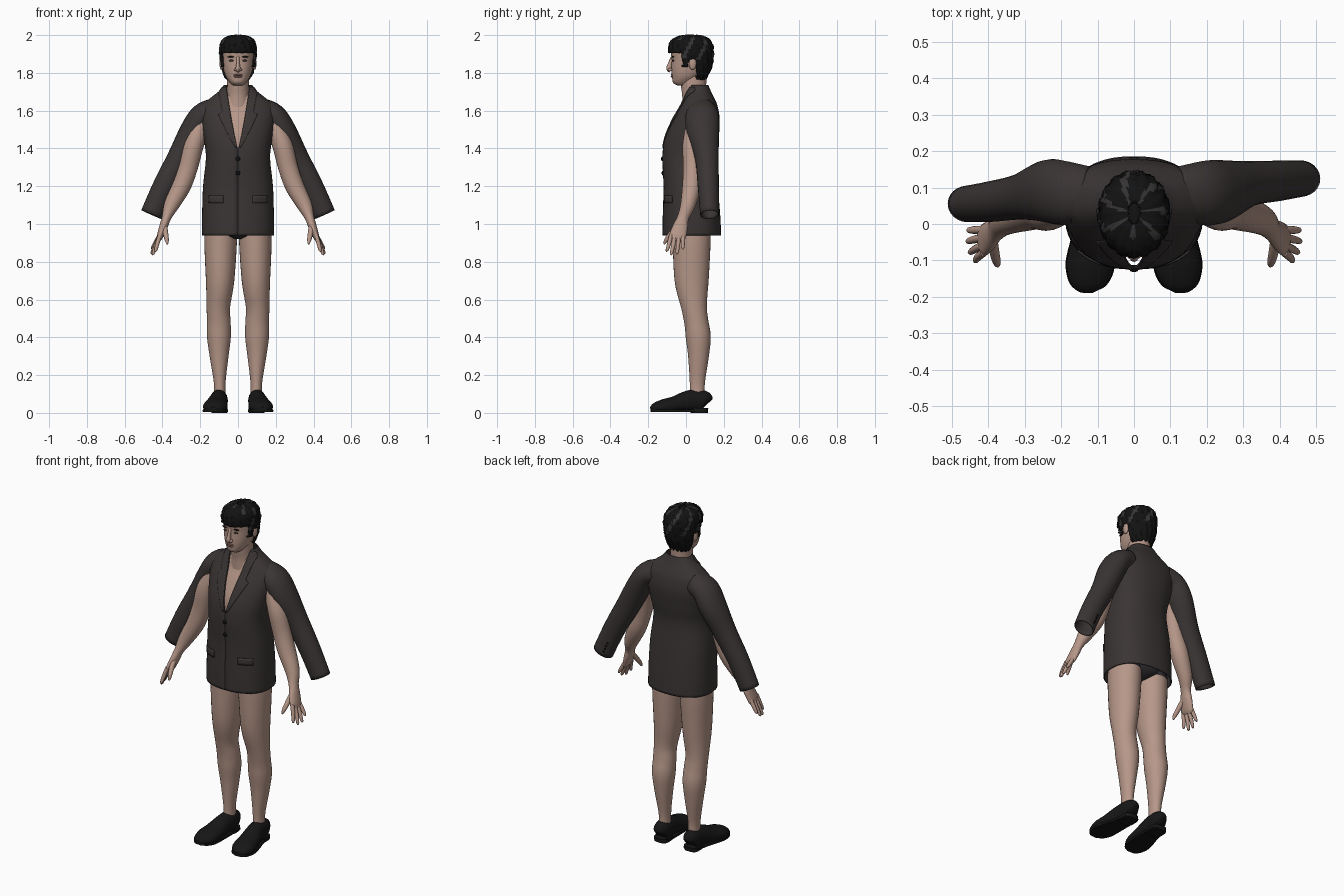
import bpy, bmesh, math, random
from mathutils import Vector

random.seed(4)
cube = bpy.data.objects.get("Cube")
if cube:
    bpy.data.objects.remove(cube, do_unlink=True)


def material(name, r, g, b):
    m = bpy.data.materials.new(name)
    m.use_nodes = True
    m.diffuse_color = (r, g, b, 1)
    m.node_tree.nodes["Principled BSDF"].inputs["Base Color"].default_value = (r, g, b, 1)
    return m


JACKET = material("charcoal_cloth", .043, .035, .035)
SKIN = material("skin", .47, .31, .25)
HAIR = material("black_hair", .006, .006, .006)
SHEEN = material("hair_sheen", .035, .032, .032)
SHOE = material("black_leather", .008, .008, .008)
BRIEFS = material("dark_briefs", .03, .027, .03)
BUTTON = material("button_black", .004, .004, .004)
LIPS = material("lips", .3, .15, .13)
EYE = material("eye_dark", .05, .035, .03)


def finish(name, bm, mats, angle=50, thick=0):
    bmesh.ops.recalc_face_normals(bm, faces=bm.faces)
    mesh = bpy.data.meshes.new(name)
    bm.to_mesh(mesh)
    bm.free()
    mesh.shade_smooth()
    mesh.set_sharp_from_angle(angle=math.radians(angle))
    for m in mats:
        mesh.materials.append(m)
    ob = bpy.data.objects.new(name, mesh)
    bpy.context.collection.objects.link(ob)
    if thick:
        mod = ob.modifiers.new("thickness", 'SOLIDIFY')
        mod.thickness = thick
        mod.offset = 0
    return ob


def smooth(keys, steps=5):
    """Catmull-Rom curve through tuples of any length."""
    out = []
    for i in range(len(keys) - 1):
        a, b, c, d = (keys[max(0, min(len(keys) - 1, i + k))] for k in (-1, 0, 1, 2))
        for s in range(steps):
            t = s / steps
            out.append([q + .5 * t * (r - p + t * (2*p - 5*q + 4*r - w + t * (3*(q - r) + w - p)))
                        for p, q, r, w in zip(a, b, c, d)])
    return out + [list(keys[-1])]


def grid(name, rows, mats, wrap=True, caps=True, keep=None, paint=None, thick=0, angle=50):
    bm = bmesh.new()
    vs = [[bm.verts.new(p) for p in row] for row in rows]
    n = len(vs[0])
    for r, s in zip(vs, vs[1:]):
        for j in range(n if wrap else n - 1):
            k = (j + 1) % n
            quad = (r[j], r[k], s[k], s[j])
            mid = sum((v.co for v in quad), Vector()) / 4
            if keep and not keep(mid):
                continue
            f = bm.faces.new(quad)
            if paint:
                f.material_index = paint(mid)
    if caps:
        bm.faces.new(vs[0])
        bm.faces.new(vs[-1])
    return finish(name, bm, mats, angle, thick)


def tube(name, keys, mat, ref=(0, 1, 0), n=24, clamp=None, caps=True, thick=0, paint=None):
    """Loft of ellipses (x, y, z, radius across, radius deep) square to their path."""
    keys = smooth(keys)
    pts = [Vector(k[:3]) for k in keys]
    rows = []
    for i, k in enumerate(keys):
        t = (pts[min(i + 1, len(pts) - 1)] - pts[max(i - 1, 0)]).normalized()
        u = t.cross(Vector(ref)).normalized()
        v = u.cross(t)
        row = [pts[i] + u * k[3] * math.cos(a) + v * k[4] * math.sin(a)
               for a in (2 * math.pi * j / n for j in range(n))]
        if clamp:
            for p in row:
                p.z = min(max(p.z, clamp[0]), clamp[1])
        rows.append(row)
    return grid(name, rows, mat, caps=caps, thick=thick, paint=paint)


def ring_point(k, a, power=1, out=0):
    """Point on a level ring (z, front y, back y, half width); angle 0 is the front."""
    z, yf, yb, hw = k
    s, c = math.sin(a), math.cos(a)
    x = (hw + out) * math.copysign(abs(s) ** power, s)
    y = (yf + yb) / 2 - ((yb - yf) / 2 + out) * math.copysign(abs(c) ** power, c)
    return Vector((x, y, z))


def level_loft(name, keys, mats, power=1, n=40, wobble=None, **kw):
    rows = [[ring_point(k, 2 * math.pi * j / n, power, wobble(k[0], j) if wobble else 0)
             for j in range(n)] for k in smooth(keys)]
    return grid(name, rows, mats, **kw)


def ball(name, loc, size, mat, seg=16):
    bm = bmesh.new()
    bmesh.ops.create_uvsphere(bm, u_segments=seg, v_segments=seg // 2, radius=1)
    bmesh.ops.scale(bm, vec=size, verts=bm.verts)
    bmesh.ops.translate(bm, vec=loc, verts=bm.verts)
    return finish(name, bm, [mat])


# Jacket body, open in a V at the front
JK = smooth([(.94, -.122, .183, .187), (1.05, -.12, .178, .187), (1.2, -.116, .165, .182),
             (1.35, -.122, .152, .167), (1.45, -.11, .165, .178), (1.55, -.07, .175, .193),
             (1.62, -.03, .165, .188), (1.66, -.012, .15, .15), (1.7, .003, .13, .1),
             (1.735, .012, .115, .072)])
POWER = .85


def opening(z):
    return .062 * (max(0, z - 1.4) / .33) ** .8


def angle_at(k, x):
    return math.asin(min(.98, x / k[3]) ** (1 / POWER))


def jacket_row(k, n=56):
    a0 = angle_at(k, opening(k[0]))
    return [ring_point(k, a0 + (2 * math.pi - 2 * a0) * j / n, POWER) for j in range(n + 1)]


grid("jacket_body", [jacket_row(k) for k in JK], [JACKET], wrap=False, caps=False, thick=.006)


def jacket_at(z):
    for a, b in zip(JK, JK[1:]):
        if a[0] <= z <= b[0]:
            t = (z - a[0]) / (b[0] - a[0])
            return [p + (q - p) * t for p, q in zip(a, b)]


def patch(name, z0, z1, span, mat, side, rows=16, cols=6):
    """Thin plate lying on the jacket; span(z) gives its inner and outer x."""
    out = []
    for i in range(rows + 1):
        k = jacket_at(z0 + (z1 - z0) * i / rows)
        a, b = (angle_at(k, x) for x in span(k[0]))
        out.append([ring_point(k, side * (a + (b - a) * j / cols), POWER, .005)
                    for j in range(cols + 1)])
    return grid(name, out, [mat], wrap=False, caps=False, thick=.005)


def lapel_span(z):
    v = opening(z)
    wide = .01 + .3 * (z - 1.4) if z < 1.59 else .04
    return v, v + wide


for side, label in ((1, "left"), (-1, "right")):
    patch(label + "_lapel", 1.405, 1.725, lapel_span, JACKET, side, rows=24)
    patch(label + "_pocket_flap", 1.11, 1.15, lambda z: (.075, .15), JACKET, side, rows=3)
for z in (1.345, 1.27):
    ball("front_button", (0, jacket_at(z)[1] - .004, z), (.012, .006, .012), BUTTON)

# Chest, neck and briefs
level_loft("chest", [(1.3, -.09, .13, .14), (1.45, -.088, .14, .155), (1.55, -.052, .15, .165),
                     (1.62, -.018, .14, .15), (1.66, -.008, .13, .11), (1.7, 0, .11, .06)],
           [SKIN], POWER)
level_loft("neck", [(1.62, -.02, .11, .07), (1.68, -.02, .105, .06), (1.74, -.028, .107, .057),
                    (1.81, -.03, .11, .058)], [SKIN])
level_loft("briefs", [(.92, -.03, .06, .02), (.935, -.075, .11, .07), (.97, -.085, .138, .15),
                      (1.06, -.09, .135, .165)], [BRIEFS])

for side, label in ((1, "left"), (-1, "right")):
    def flip(keys):
        return [(side * k[0], *k[1:]) for k in keys]

    # Sleeve, hanging behind the arm
    cuff = .125 if side > 0 else .055
    mid = (cuff + .095) / 2
    tube(label + "_sleeve", flip([
        (.12, .085, 1.6, .065, .07), (.19, .085, 1.572, .062, .085), (.24, .09, 1.49, .066, .083),
        (.31, mid, 1.35, .062, .06), (.39, cuff * .8 + .018, 1.2, .058, .053),
        (.458, cuff, 1.05, .056, .047)]), [JACKET], caps=False, thick=.006)
    for i in range(4):
        ball(label + "_cuff_button", (side * (.425 - .008 * i), cuff + .042, 1.075 + .018 * i),
             (.007, .008, .007), BUTTON, 10)

    # Arm and palm
    tube(label + "_arm", flip([
        (.19, .06, 1.54, .05, .055), (.235, .04, 1.42, .054, .058), (.265, .035, 1.3, .052, .05),
        (.3, .03, 1.2, .05, .05), (.352, .01, 1.1, .04, .04), (.378, -.015, 1.035, .025, .031),
        (.395, -.03, .985, .022, .04), (.413, -.045, .935, .017, .044),
        (.42, -.05, .915, .01, .034)]), [SKIN])
    # Fingers: knuckle y, tip x, y, z
    for name, y0, x, y, z in (("index", -.078, .435, -.1, .855), ("middle", -.058, .449, -.077, .838),
                              ("ring", -.037, .455, -.047, .843), ("little", -.016, .453, -.017, .868)):
        tube(f"{label}_{name}_finger", flip([
            (.412, y0, .945, .011, .011), ((x + .418) / 2, (y + y0) / 2, (z + .94) / 2, .011, .011),
            (x, y, z + .006, .008, .008), (x, y, z, .003, .003)]), [SKIN], n=12)
    tube(label + "_thumb", flip([
        (.39, -.035, 1.0, .014, .016), (.384, -.075, .955, .014, .014), (.377, -.105, .915, .011, .011),
        (.374, -.116, .893, .004, .004)]), [SKIN], n=12)

    # Leg, with the briefs at its top
    tube(label + "_leg", flip([
        (.09, .03, 1.0, .083, .1), (.092, .03, .9, .086, .1), (.095, .03, .7, .075, .09),
        (.104, .043, .56, .062, .068), (.102, .055, .48, .063, .064), (.101, .065, .4, .063, .066),
        (.1, .066, .3, .05, .055), (.097, .06, .16, .031, .04), (.097, .06, .08, .032, .04)]),
        [SKIN, BRIEFS], n=32, paint=lambda p: int(p.z > .955))

    # Shoe upper, sole and heel
    last = flip([
        (.098, .116, .05, .02, .03), (.098, .1, .062, .042, .053), (.1, .05, .065, .046, .06),
        (.105, 0, .058, .051, .056), (.114, -.06, .042, .06, .046), (.122, -.12, .032, .064, .04),
        (.13, -.165, .025, .048, .028), (.132, -.187, .02, .02, .012)])
    tube(label + "_shoe", last, [SHOE], ref=(0, 0, 1), clamp=(.014, 1))
    tube(label + "_sole", [(*k[:2], .01, k[3] * 1.05, .03) for k in last], [SHOE],
         ref=(0, 0, 1), clamp=(.006, .018))
    level_loft(label + "_heel", [(0, .025, .116, .042), (.025, .025, .118, .044)], [SHOE], .6)
    heel = bpy.context.collection.objects[-1]
    heel.location.x = side * .099

    # Ear, eye and brow
    ball(label + "_ear", (side * .087, .035, 1.85), (.011, .02, .034), SKIN)
    ball(label + "_eye", (side * .033, -.068, 1.865), (.014, .006, .006), EYE)
    ball(label + "_brow", (side * .035, -.069, 1.885), (.021, .008, .004), HAIR)
    ball(label + "_nostril_wing", (side * .012, -.083, 1.817), (.009, .012, .008), SKIN)

# Head, nose and lips
level_loft("head", [(1.733, -.045, .02, .025), (1.748, -.068, .04, .042), (1.78, -.074, .08, .064),
                    (1.82, -.077, .115, .077), (1.87, -.076, .125, .083), (1.92, -.08, .125, .083),
                    (1.96, -.06, .11, .07), (1.98, -.02, .08, .04)], [SKIN], .93)
tube("nose", [(0, -.072, 1.885, .008, .008), (0, -.083, 1.85, .009, .012),
              (0, -.09, 1.822, .013, .014), (0, -.082, 1.808, .008, .008)], [SKIN], n=16)
for z in (1.789, 1.78):
    ball("lip", (0, -.074, z), (.024, .007, .005), LIPS)


# Hair cap, cut around the face and ears
def hair_keep(p):
    return (p.z > 1.908 or p.y > .055 or (p.z > 1.87 and p.y > -.02)
            or (p.z > 1.83 and -.018 < p.y < .012))


def hair_streak(p):
    a = math.atan2(p.x, p.y - .03)
    return int(p.z > 1.87 and math.sin(a * 7 + p.z * 40) > .75 and p.y > -.04)


def tousle(z, j):
    return .004 * math.sin(j * 1.9 + z * 50) + random.uniform(-.002, .002)


level_loft("hair", [(1.765, 0, .1, .058), (1.8, -.04, .118, .078), (1.84, -.07, .134, .088),
                    (1.88, -.083, .14, .092), (1.92, -.088, .142, .094), (1.95, -.086, .136, .09),
                    (1.975, -.07, .12, .078), (1.992, -.035, .09, .05), (1.998, .0, .06, .016)],
           [HAIR, SHEEN], n=56, wobble=tousle, caps=False, keep=hair_keep, paint=hair_streak,
           thick=.008)
ball("hair_crown", (0, .03, 1.978), (.05, .06, .021), HAIR)
